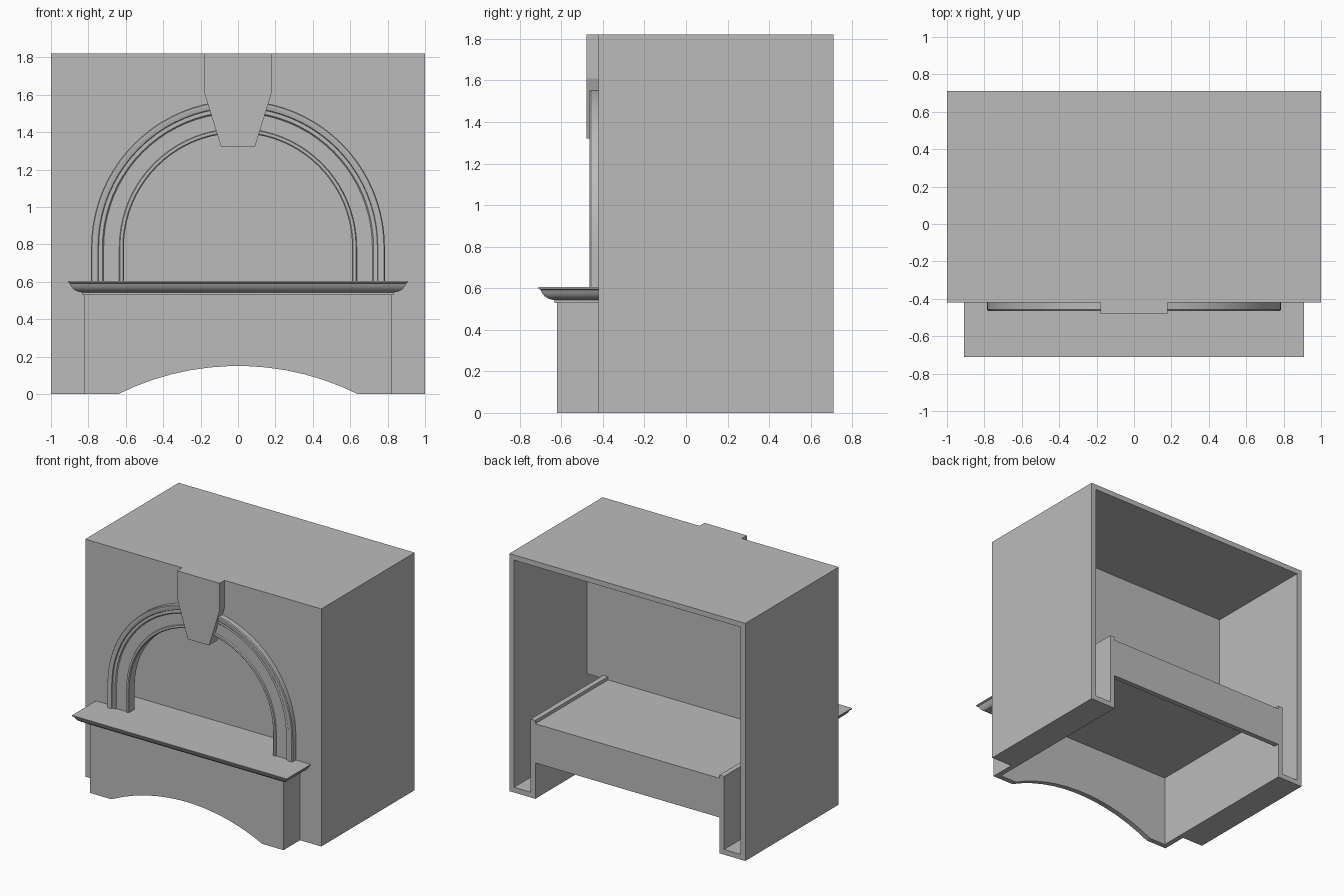
import bpy
import math

if "Cube" in bpy.data.objects:
    bpy.data.objects.remove(bpy.data.objects["Cube"])

stone = bpy.data.materials.new("grey_stone")
stone.use_nodes = True
GREY = (0.5, 0.5, 0.5, 1)
stone.diffuse_color = GREY
stone.node_tree.nodes["Principled BSDF"].inputs["Base Color"].default_value = GREY

T = 0.04                      # sheet thickness
TOP, FRONT, BACK = 1.82, -0.42, 0.71
FOOT = 0.82                   # half width of the base
SHELF = 0.575                 # inner shelf height
SPRING = 0.785                # height where the arch begins


def add(name, verts, faces, smooth=False):
    mesh = bpy.data.meshes.new(name)
    mesh.from_pydata(verts, [], faces)
    mesh.materials.append(stone)
    obj = bpy.data.objects.new(name, mesh)
    bpy.context.collection.objects.link(obj)
    bpy.ops.object.select_all(action='DESELECT')
    obj.select_set(True)
    bpy.context.view_layer.objects.active = obj
    bpy.ops.object.mode_set(mode='EDIT')
    bpy.ops.mesh.select_all(action='SELECT')
    bpy.ops.mesh.normals_make_consistent(inside=False)
    bpy.ops.object.mode_set(mode='OBJECT')
    if smooth:
        bpy.ops.object.shade_smooth_by_angle(angle=math.radians(30))
    return obj


def prism(name, outline, y0, y1):
    """Extrude an x-z outline from y0 to y1."""
    n = len(outline)
    verts = [(x, y, z) for y in (y0, y1) for x, z in outline]
    faces = [list(range(n)), list(range(2 * n - 1, n - 1, -1))]
    faces += [(i, (i + 1) % n, (i + 1) % n + n, i + n) for i in range(n)]
    return add(name, verts, faces)


def box(name, x0, x1, y0, y1, z0, z1):
    return prism(name, [(x0, z0), (x1, z0), (x1, z1), (x0, z1)], y0, y1)


def arch_path(r, foot, steps=40):
    """Semicircle on straight legs, from right to left."""
    arc = [(r * math.cos(math.pi * i / steps), SPRING + r * math.sin(math.pi * i / steps))
           for i in range(steps + 1)]
    return [(r, foot)] + arc + [(-r, foot)]


# Outer shell: front sheet with arched opening, roof and sides
inner = FOOT - T
prism("front_wall",
      [(-1, 0), (-1, TOP), (1, TOP), (1, 0), (inner, 0), (inner, SHELF)]
      + arch_path(0.615, SHELF) + [(-inner, SHELF), (-inner, 0)],
      FRONT, FRONT + T)
box("roof", -1, 1, FRONT + T, BACK, TOP - T, TOP)

for side, label in ((1, "left"), (-1, "right")):
    def sided(part, a, b, *rest):
        box(label + "_" + part, min(a * side, b * side), max(a * side, b * side), *rest)
    sided("side_wall", 1 - T, 1, FRONT + T, BACK, 0, TOP - T)
    sided("foot_floor", FOOT, 1 - T, FRONT + T, BACK, 0, T)
    sided("inner_wall", inner, FOOT, -0.58, BACK, 0, 0.61 - 0.01)

# Inner shelf, its rear skirt and the niche back
box("inner_shelf", -inner, inner, -0.58, BACK, SHELF - 0.015, SHELF)
box("rear_skirt", -inner, inner, BACK - T, BACK, 0.275, SHELF - 0.015)
box("niche_back", -1 + T, 1 - T, -0.21, -0.17, SHELF, TOP - T)

# Base front with a shallow arch cut into its lower edge
half, rise = 0.64, 0.15
radius = (half ** 2 + rise ** 2) / (2 * rise)
swing = math.asin(half / radius)
curve = []
for i in range(14):
    a = swing * (1 - 2 * i / 13)
    curve.append((radius * math.sin(a), max(0, rise - radius * (1 - math.cos(a)))))
prism("base_front",
      [(-FOOT, 0), (-FOOT, 0.6), (FOOT, 0.6), (FOOT, 0)] + curve, -0.62, -0.58)

# Moulded mantel on three sides, (overhang, height) profile
moulding = [(0, 0.53), (0.012, 0.53), (0.012, 0.543), (0.025, 0.545), (0.045, 0.551),
            (0.06, 0.561), (0.072, 0.575), (0.08, 0.592), (0.09, 0.597), (0.09, 0.605)]
verts, faces = [], []
for o, z in moulding:
    w, f = FOOT + o, -0.62 - o
    verts += [(-w, -0.21, z), (-w, f, z), (w, f, z), (w, -0.21, z)]
for k in range(len(moulding) - 1):
    for i in range(3):
        a = 4 * k + i
        faces.append((a, a + 1, a + 5, a + 4))
last = len(verts) - 4
faces.append((last, last + 1, last + 2, last + 3))
add("mantel", verts, faces, smooth=True)

# Arch surround, (radius, y) profile swept over the opening
section = [(0.785, -0.40), (0.785, -0.458), (0.78, -0.465), (0.755, -0.465), (0.748, -0.461),
           (0.745, -0.452), (0.725, -0.452), (0.718, -0.443), (0.635, -0.443), (0.631, -0.452),
           (0.616, -0.452), (0.61, -0.446), (0.61, -0.38), (0.63, -0.38)]
rows = [arch_path(r, 0.595) for r, y in section]
count = len(rows[0])
verts = [(x, y, z) for row, (r, y) in zip(rows, section) for x, z in row]
n = len(section)
faces = [(j * count + i, j * count + i + 1,
          (j + 1) % n * count + i + 1, (j + 1) % n * count + i)
         for j in range(n) for i in range(count - 1)]
add("arch_surround", verts, faces, smooth=True)

# Keystone
prism("keystone", [(-0.18, TOP), (0.18, TOP), (0.18, 1.61), (0.09, 1.32),
                   (-0.09, 1.32), (-0.18, 1.61)], -0.48, FRONT + T)
